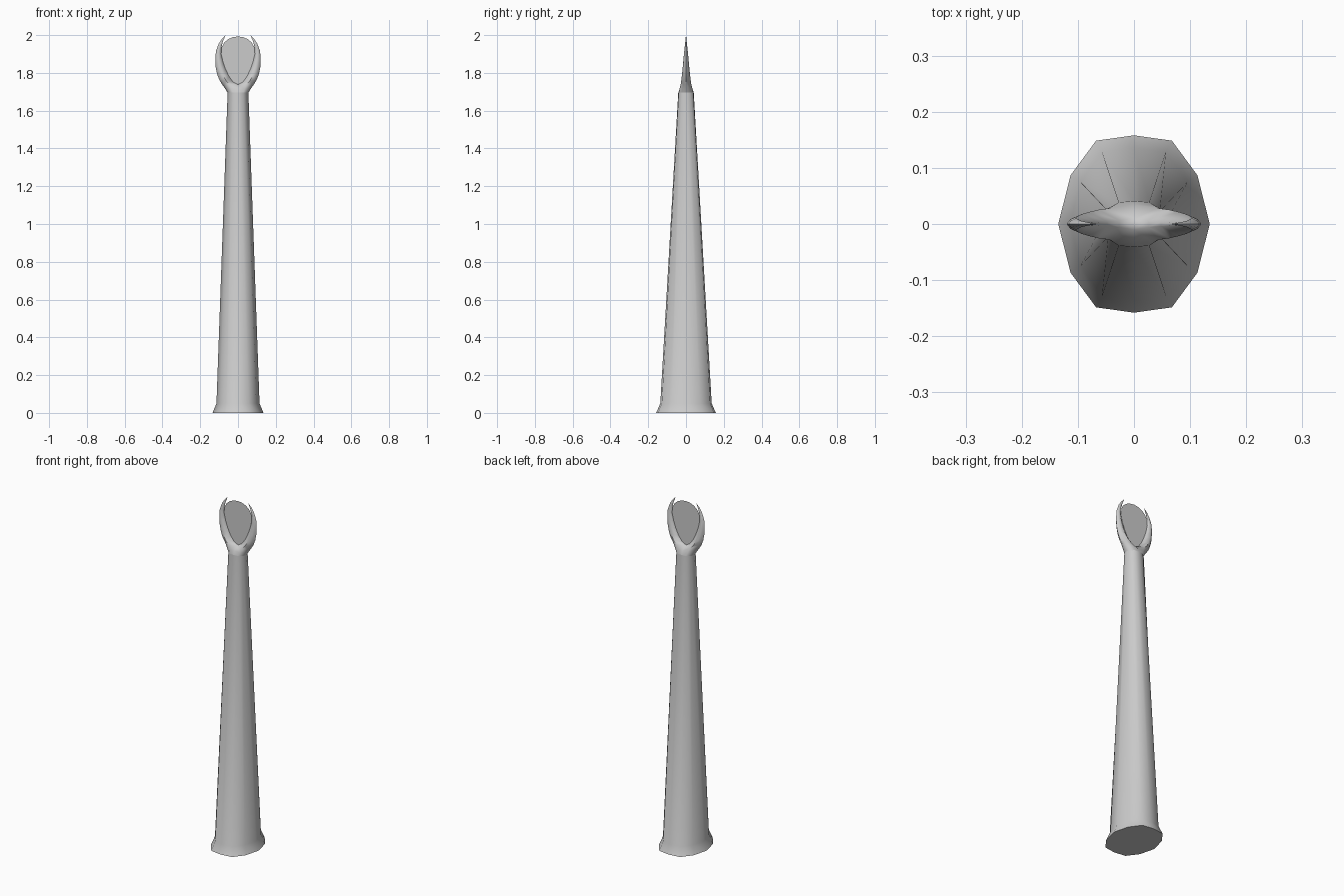
import bpy, bmesh

if "Cube" in bpy.data.objects:
    bpy.data.objects.remove(bpy.data.objects["Cube"])

# Quarter outline of the 12-sided cross-section (unit half-width, half-depth)
U = [0, 0.5, 0.837, 1]
V = [1, 0.94, 0.55, 0]


def finish(name, bm, angle):
    bmesh.ops.remove_doubles(bm, verts=bm.verts, dist=0.0005)
    bmesh.ops.recalc_face_normals(bm, faces=bm.faces)
    me = bpy.data.meshes.new(name)
    bm.to_mesh(me)
    bm.free()
    ob = bpy.data.objects.new(name, me)
    bpy.context.collection.objects.link(ob)
    bpy.ops.object.select_all(action='DESELECT')
    ob.select_set(True)
    bpy.context.view_layer.objects.active = ob
    bpy.ops.object.shade_smooth_by_angle(angle=angle)
    return ob


# Tapered shaft with flared, closed foot
quarter = list(zip(U, V))
half = quarter + [(u, -v) for u, v in quarter[-2::-1]]
outline = half + [(-u, v) for u, v in half[-2:0:-1]]
bm = bmesh.new()
rings = []
for z, rx, ry in [(0, 0.135, 0.158), (0.05, 0.114, 0.136), (1.695, 0.055, 0.041)]:
    rings.append([bm.verts.new((u * rx, v * ry, z)) for u, v in outline])
n = len(outline)
for a, b in zip(rings, rings[1:]):
    for i in range(n):
        j = (i + 1) % n
        bm.faces.new((a[i], a[j], b[j], b[i]))
bm.faces.new(rings[0])
finish("shaft", bm, 1.05)

# Forked head: inner x, inner z, inner depth, outer x, outer z, body depth
sections = [
    (0, 1.695, 0.041, 0.055, 1.695, 0.041),
    (0, 1.715, 0.034, 0.069, 1.718, 0.036),
    (0, 1.738, 0.010, 0.085, 1.740, 0.030),
    (0.026, 1.752, 0.006, 0.100, 1.765, 0.027),
    (0.048, 1.782, 0.004, 0.111, 1.795, 0.023),
    (0.066, 1.820, 0.003, 0.118, 1.830, 0.019),
    (0.080, 1.860, 0.002, 0.120, 1.870, 0.015),
    (0.089, 1.900, 0.002, 0.117, 1.915, 0.011),
    (0.087, 1.940, 0.001, 0.102, 1.955, 0.006),
    (0.078, 1.972, 0.001, 0.085, 1.980, 0.003),
    (0.065, 2.000, 0, 0.065, 2.000, 0),
]
bm = bmesh.new()
for side in (-1, 1):
    loops = []
    for xi, zi, ti, xo, zo, t in sections:
        depth = [ti] + [v * t for v in V[1:]]
        pts = [(side * (xi + u * (xo - xi)), d, zi + u * (zo - zi))
               for u, d in zip(U, depth)]
        pts += [(x, -d, z) for x, d, z in pts[-2::-1]]
        loops.append([bm.verts.new(p) for p in pts])
    for k, (a, b) in enumerate(zip(loops, loops[1:])):
        for i in range(6):
            bm.faces.new((a[i], a[i + 1], b[i + 1], b[i]))
        if k >= 2:  # inner wall of the prong, above the crotch
            bm.faces.new((a[6], a[0], b[0], b[6]))
finish("forked_head", bm, 1.05)

# Thin flat blade filling the fork
edge = [(0.03, 1.750), (0.052, 1.782), (0.070, 1.82), (0.084, 1.86), (0.091, 1.90),
        (0.087, 1.935), (0.073, 1.96), (0.053, 1.978), (0.028, 1.989)]
pts = [(0, 1.735)] + edge + [(0, 1.993)] + [(-x, z) for x, z in edge[::-1]]
bm = bmesh.new()
bm.faces.new([bm.verts.new((x, 0, z)) for x, z in pts])
finish("flat_blade", bm, 0.5)
